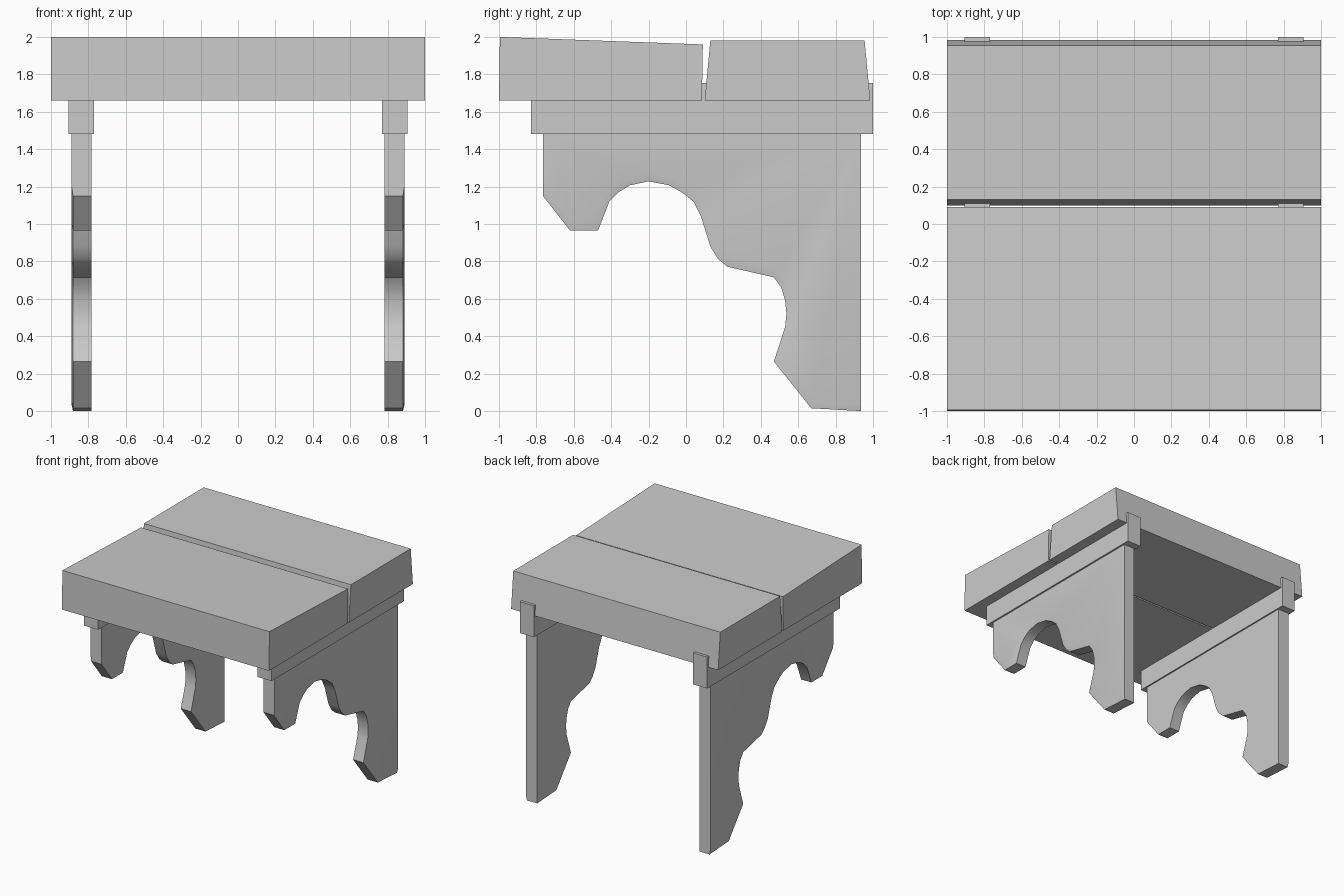
import bpy, bmesh
from mathutils import Vector

if "Cube" in bpy.data.objects:
    bpy.data.objects.remove(bpy.data.objects["Cube"])


def loft(name, sections, mirror=False):
    """Join matching (x, yz outline) sections into one closed solid."""
    bm = bmesh.new()
    rings = [[bm.verts.new((x, y, z)) for y, z in pts] for x, pts in sections]
    for a, b in zip(rings, rings[1:]):
        for i in range(len(a)):
            j = (i + 1) % len(a)
            bm.faces.new((a[i], a[j], b[j], b[i]))
    bm.faces.new(rings[0])
    bm.faces.new(rings[-1])
    bmesh.ops.recalc_face_normals(bm, faces=bm.faces)
    mesh = bpy.data.meshes.new(name)
    bm.to_mesh(mesh)
    bm.free()
    ob = bpy.data.objects.new(name, mesh)
    bpy.context.collection.objects.link(ob)
    if mirror:
        mod = ob.modifiers.new("Mirror", 'MIRROR')
        mod.use_axis = (True, False, False)
    return ob


def inset_path(path, t):
    """Move an open path inwards (left); its ends slide vertically."""
    pts = [Vector(p) for p in path]
    normals = []
    for a, b in zip(pts, pts[1:]):
        d = (b - a).normalized()
        normals.append(Vector((-d.y, d.x)))
    out = [pts[0] + Vector((0, t / normals[0].y))]
    for p, n1, n2 in zip(pts[1:-1], normals, normals[1:]):
        out.append(p + (n1 + n2) * (t / (1 + n1.dot(n2))))
    out.append(pts[-1] + Vector((0, t / normals[-1].y)))
    return [tuple(p) for p in out]


# Two seat planks running the full width
front = [(-1, 1.66), (0.085, 1.66), (0.09, 1.96), (-0.995, 2.0)]
back = [(0.10, 1.66), (0.985, 1.66), (0.955, 1.98), (0.13, 1.98)]
loft("front_plank", [(-1, front), (1, front)])
loft("back_plank", [(-1, back), (1, back)])

# Support rails let into the planks
rail = [(-0.83, 1.48), (1, 1.48), (1, 1.755), (-0.83, 1.755)]
loft("support_rail", [(0.77, rail), (0.905, rail)], mirror=True)

# Scalloped brackets with a shallow chamfer on the outer face
curve = [(-0.765, 1.15), (-0.62, 0.965), (-0.47, 0.965), (-0.41, 1.12),
         (-0.36, 1.17), (-0.30, 1.207), (-0.20, 1.228), (-0.09, 1.207),
         (-0.02, 1.168), (0.04, 1.12), (0.08, 1.04), (0.13, 0.88),
         (0.17, 0.815), (0.22, 0.772), (0.47, 0.715), (0.51, 0.66),
         (0.53, 0.59), (0.537, 0.52), (0.53, 0.45), (0.47, 0.265),
         (0.67, 0.015), (0.935, 0.0)]
top = [(0.935, 1.5), (-0.765, 1.5)]
outer = inset_path(curve, 0.035)
bracket = loft("scalloped_bracket", [(0.783, curve + top), (0.882, curve + top),
                                     (0.89, outer + top)], mirror=True)
bpy.context.view_layer.objects.active = bracket
bracket.select_set(True)
bpy.ops.object.shade_smooth_by_angle(angle=0.5)
